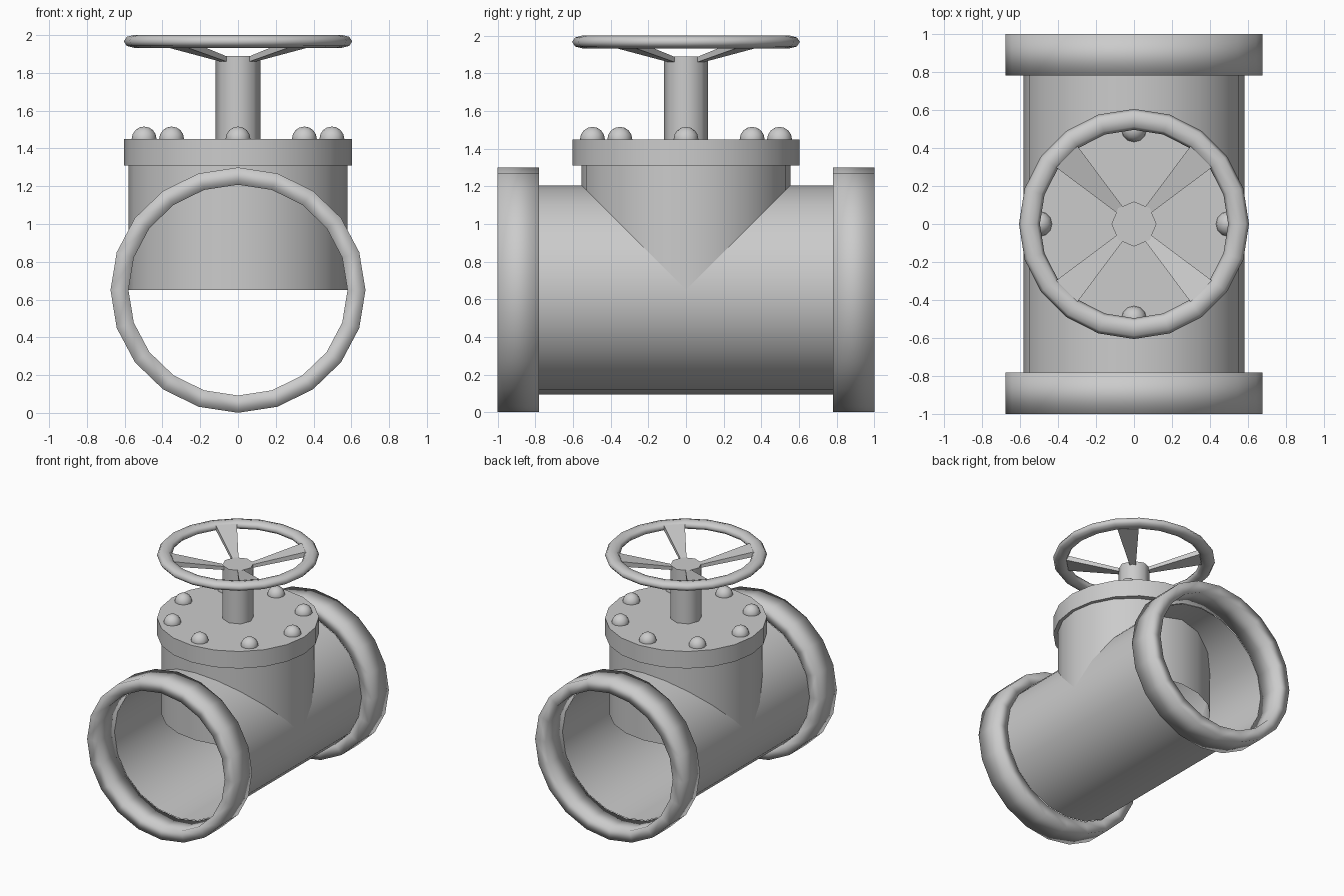
import bpy, bmesh, math
from mathutils import Matrix, Vector

if "Cube" in bpy.data.objects:
    bpy.data.objects.remove(bpy.data.objects["Cube"])


def finish(bm, name, angle=60):
    bmesh.ops.recalc_face_normals(bm, faces=bm.faces)
    mesh = bpy.data.meshes.new(name)
    bm.to_mesh(mesh)
    bm.free()
    ob = bpy.data.objects.new(name, mesh)
    bpy.context.collection.objects.link(ob)
    bpy.ops.object.select_all(action='DESELECT')
    ob.select_set(True)
    bpy.context.view_layer.objects.active = ob
    if angle:
        bpy.ops.object.shade_smooth_by_angle(angle=math.radians(angle))
    return ob


def lathe(name, profile, segs=20, closed=False, caps=(), squash=1.0,
          matrix=Matrix(), angle=60):
    """Spin (radius, height) points about z; squash scales the y radius."""
    bm = bmesh.new()
    rings = []
    for r, h in profile:
        ring = []
        for i in range(segs):
            a = 2 * math.pi * i / segs
            ring.append(bm.verts.new((r * math.cos(a), r * squash * math.sin(a), h)))
        rings.append(ring)
    n = len(rings)
    for k in range(n if closed else n - 1):
        a, b = rings[k], rings[(k + 1) % n]
        for i in range(segs):
            j = (i + 1) % segs
            bm.faces.new((a[i], a[j], b[j], b[i]))
    for c in caps:
        bm.faces.new(rings[c])
    bm.transform(matrix)
    return finish(bm, name, angle)


# Horizontal pipe with open ends, lying along y
along_y = Matrix.Translation((0, 0, 0.65)) @ Matrix.Rotation(-math.pi / 2, 4, 'X')
lathe("main_pipe", [(0.58, -0.78), (0.58, 0.78)], squash=0.957, matrix=along_y)

# End collars, shaded round over their rims
for side, label in ((-1, "front"), (1, "back")):
    lathe(label + "_collar",
          [(0.58, side * 0.78), (0.675, side * 0.78), (0.675, side), (0.58, side)],
          closed=True, squash=0.962, matrix=along_y, angle=180)

# Upright branch, open at the bottom inside the pipe
lathe("branch_pipe", [(0.58, 0.65), (0.58, 1.31)], squash=0.957)

# Lid on the branch
lathe("lid", [(0.604, 1.31), (0.604, 1.45)], caps=(0, 1))

# Round-headed bolts
for k in range(8):
    a = k * math.pi / 4
    bm = bmesh.new()
    bmesh.ops.create_uvsphere(
        bm, u_segments=12, v_segments=8, radius=0.066,
        matrix=Matrix.Translation((0.497 * math.cos(a), 0.497 * math.sin(a), 1.45)))
    finish(bm, f"bolt_{k + 1}")

# Eight-sided stem
lathe("stem", [(0.118, 1.45), (0.118, 1.89)], segs=8, caps=(0, 1))

# Hand wheel rim with a flattened section
section = [(0.55 + 0.055 * math.cos(t * math.pi / 4),
            1.967 + 0.034 * math.sin(t * math.pi / 4)) for t in range(8)]
lathe("wheel_rim", section, closed=True, angle=180)

# Spokes widening from the stem to the rim
outer, inner = math.radians(9), math.radians(12)
for k in range(4):
    bm = bmesh.new()
    ends = []
    for r, half, lo, hi in ((0.112, inner, 1.86, 1.888), (0.505, outer, 1.944, 1.985)):
        ends.append([bm.verts.new((r * math.cos(s * half), r * math.sin(s * half), z))
                     for s, z in ((-1, lo), (1, lo), (1, hi), (-1, hi))])
    a, b = ends
    bm.faces.new(a)
    bm.faces.new(b)
    for i in range(4):
        j = (i + 1) % 4
        bm.faces.new((a[i], a[j], b[j], b[i]))
    bm.transform(Matrix.Rotation(math.pi / 4 + k * math.pi / 2, 4, 'Z'))
    finish(bm, f"wheel_spoke_{k + 1}", 0)
